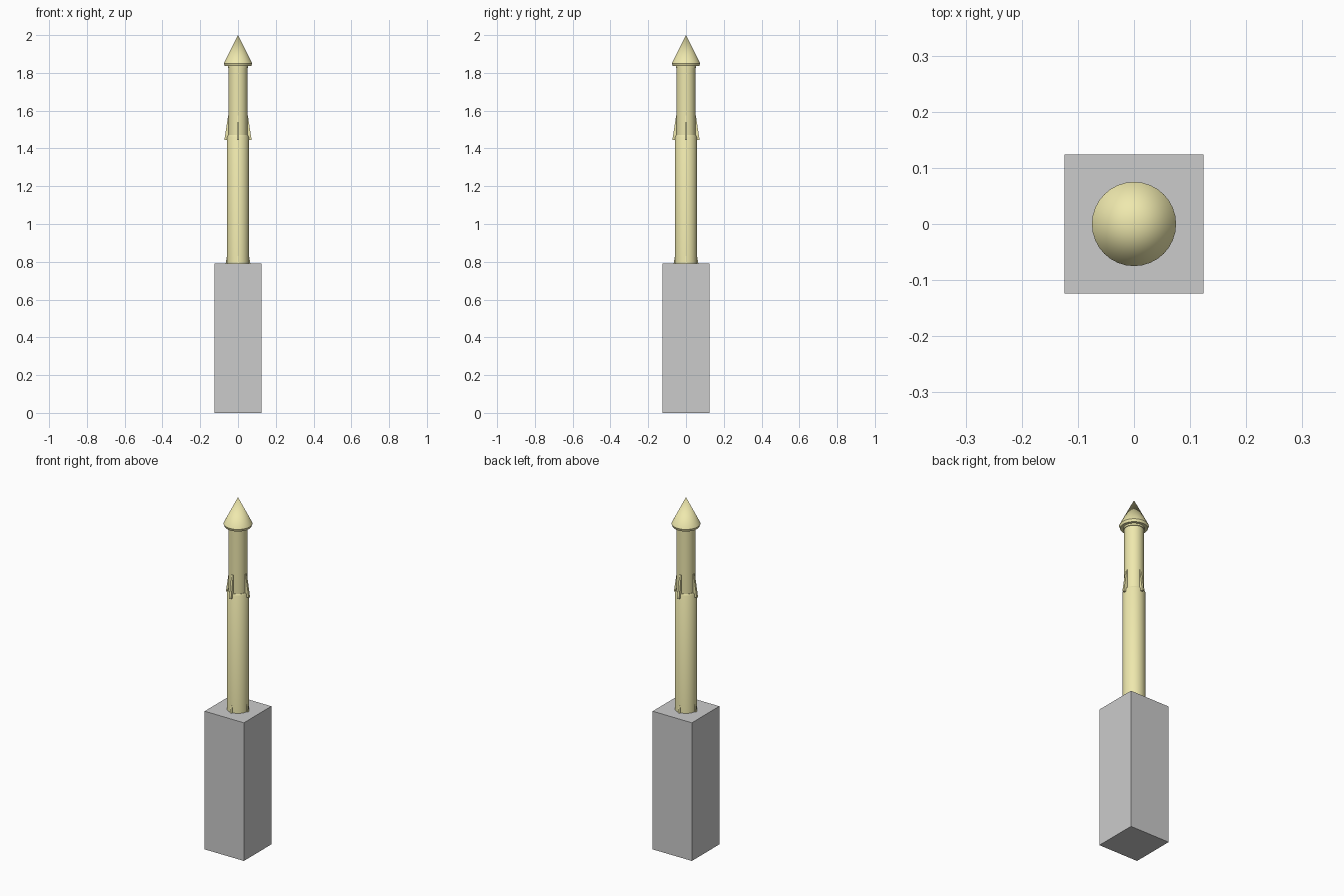
import bpy, bmesh, math
from mathutils import Matrix

if "Cube" in bpy.data.objects:
    bpy.data.objects.remove(bpy.data.objects["Cube"])

yellow = bpy.data.materials.new("rocket_yellow")
yellow.diffuse_color = (0.86, 0.81, 0.42, 1)
yellow.use_nodes = True
yellow.node_tree.nodes["Principled BSDF"].inputs["Base Color"].default_value = yellow.diffuse_color


def finish(name, bm, mat=None, smooth=False):
    bmesh.ops.recalc_face_normals(bm, faces=bm.faces)
    me = bpy.data.meshes.new(name)
    bm.to_mesh(me)
    bm.free()
    ob = bpy.data.objects.new(name, me)
    bpy.context.collection.objects.link(ob)
    if mat:
        me.materials.append(mat)
    if smooth:
        bpy.ops.object.select_all(action='DESELECT')
        ob.select_set(True)
        bpy.context.view_layer.objects.active = ob
        bpy.ops.object.shade_smooth_by_angle(angle=math.radians(30))
    return ob


def lathe(name, profile, sides=32):
    """Revolve (radius, z) points around the z axis."""
    bm = bmesh.new()
    vs = [bm.verts.new((r, 0, z)) for r, z in profile]
    edges = [bm.edges.new(p) for p in zip(vs, vs[1:])]
    bmesh.ops.spin(bm, geom=vs + edges, cent=(0, 0, 0), axis=(0, 0, 1),
                   angle=math.tau, steps=sides)
    bmesh.ops.remove_doubles(bm, verts=bm.verts, dist=1e-5)
    return finish(name, bm, yellow, True)


def fins(name, outline, thick):
    """Four upright fins from an (x, z) outline."""
    bm = bmesh.new()
    for i in range(4):
        rot = Matrix.Rotation(i * math.pi / 2, 3, 'Z')
        a, b = [[bm.verts.new(rot @ Matrix.Translation((x, s * thick / 2, z)).translation)
                 for x, z in outline] for s in (-1, 1)]
        bm.faces.new(a)
        bm.faces.new(b[::-1])
        n = len(a)
        for k in range(n):
            bm.faces.new((a[k], a[(k + 1) % n], b[(k + 1) % n], b[k]))
    return finish(name, bm, yellow)


# square launch block
bm = bmesh.new()
bmesh.ops.create_cube(bm, size=1)
bmesh.ops.transform(bm, verts=bm.verts, matrix=Matrix.Translation((0, 0, 0.395))
                    @ Matrix.Diagonal((0.248, 0.248, 0.79, 1)))
finish("launch_block", bm)

# lower stage reaches down into the block
lathe("lower_stage", [(0, 0.70), (0.058, 0.70), (0.058, 1.46), (0.053, 1.47), (0, 1.47)])
lathe("upper_stage", [(0, 1.45), (0.05, 1.45), (0.05, 1.835), (0, 1.835)])

# nose cone with a bevelled rim and short collar
lathe("nose_cone", [(0, 1.826), (0.054, 1.826), (0.054, 1.836), (0.07, 1.836),
                    (0.075, 1.85), (0, 2.0)])

# tapered fins at the foot of each stage
fins("upper_fins", [(0.045, 1.445), (0.072, 1.445), (0.052, 1.575), (0.045, 1.575)], 0.012)
fins("lower_fins", [(0.05, 0.70), (0.08, 0.70), (0.059, 0.83), (0.05, 0.83)], 0.012)
